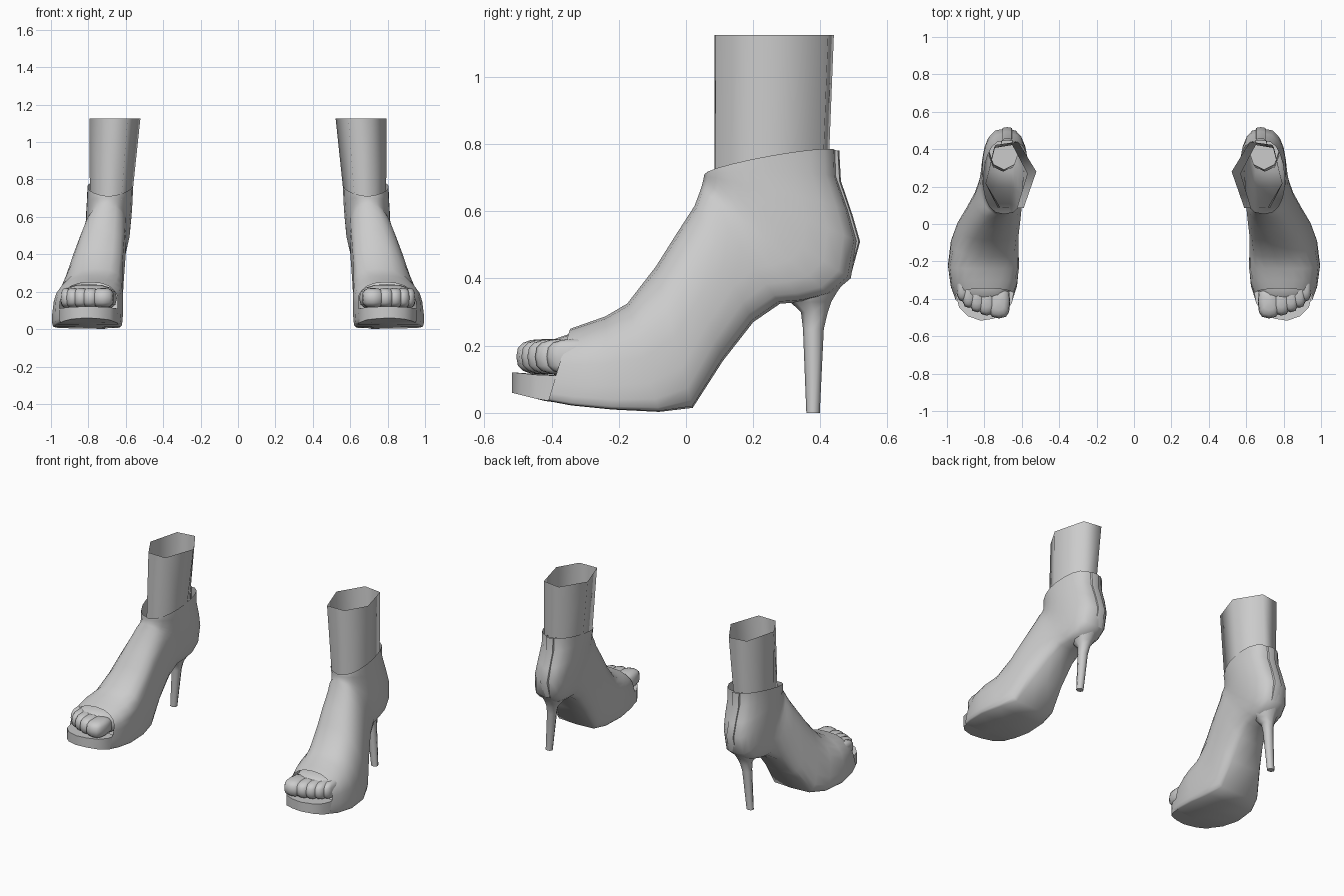
import bpy, bmesh, math
from mathutils import Vector

if "Cube" in bpy.data.objects:
    bpy.data.objects.remove(bpy.data.objects["Cube"])

gray = bpy.data.materials.new("plain gray")
gray.use_nodes = True
gray.diffuse_color = (0.6, 0.6, 0.6, 1)
gray.node_tree.nodes["Principled BSDF"].inputs["Base Color"].default_value = (0.6, 0.6, 0.6, 1)


def finish(name, bm, angle=40):
    """Turn a bmesh into a smooth object with a mirrored twin."""
    bmesh.ops.recalc_face_normals(bm, faces=bm.faces)
    mesh = bpy.data.meshes.new(name)
    bm.to_mesh(mesh)
    bm.free()
    mesh.materials.append(gray)
    ob = bpy.data.objects.new(name, mesh)
    bpy.context.collection.objects.link(ob)
    bpy.ops.object.select_all(action='DESELECT')
    ob.select_set(True)
    bpy.context.view_layer.objects.active = ob
    bpy.ops.object.shade_smooth_by_angle(angle=math.radians(angle))
    ob.modifiers.new("pair", 'MIRROR').use_mirror_merge = False


def loft(bm, rings, caps=False, closed=True):
    """Skin a list of equally long point rings."""
    rows = [[bm.verts.new(p) for p in ring] for ring in rings]
    n = len(rows[0])
    for a, b in zip(rows, rows[1:]):
        for i in range(n if closed else n - 1):
            j = (i + 1) % n
            bm.faces.new((a[i], a[j], b[j], b[i]))
    if caps:
        bm.faces.new(rows[0])
        bm.faces.new(rows[-1][::-1])


def section(by, bz, ty, tz, x0, x1, flat, ridge, lift=0, n=20):
    """Tilted ring from a sole point to an instep point, with a flattened sole
    and the instep ridge pulled toward a given x."""
    ring = []
    for i in range(n):
        a = 2 * math.pi * i / n
        t = 0.5 - 0.5 * math.cos(a)
        s = math.sin(a)
        w = math.copysign(abs(s) ** 0.8, s)
        if t < 0.5:
            w = w * (1 - flat) + flat * math.copysign(min(1, abs(s) * 3.2), s)
            t *= 1 - flat * (1 - 2 * t) * 0.9
        mid = (x0 + x1) / 2
        x = mid + w * (x1 - x0) / 2 + (ridge - mid) * max(0, t - 0.15) / 0.85
        ring.append((max(x, x0), by + (ty - by) * t, bz + (tz - bz) * t + lift * abs(s)))
    return ring


# Shoe upper: sections fan from the toe opening round to the ankle rim
upper = [
    (-0.41, 0.035, -0.345, 0.25, 0.645, 0.957, 0.9, 0.79),
    (-0.34, 0.022, -0.30, 0.266, 0.625, 0.982, 0.9, 0.785),
    (-0.22, 0.01, -0.24, 0.287, 0.615, 0.998, 0.9, 0.775),
    (-0.08, 0.003, -0.175, 0.325, 0.618, 0.985, 0.8, 0.755),
    (0.02, 0.015, -0.09, 0.435, 0.618, 0.955, 0.6, 0.735),
    (0.11, 0.155, -0.03, 0.53, 0.61, 0.91, 0.4, 0.72),
    (0.20, 0.27, 0.025, 0.615, 0.602, 0.865, 0.3, 0.708),
    (0.28, 0.325, 0.042, 0.66, 0.598, 0.84, 0.3, 0.70),
    (0.35, 0.33, 0.046, 0.672, 0.595, 0.828, 0.3, 0.698),
    (0.43, 0.35, 0.048, 0.68, 0.587, 0.82, 0.3, 0.697),
    (0.49, 0.40, 0.05, 0.688, 0.576, 0.815, 0.2, 0.696),
    (0.51, 0.51, 0.052, 0.696, 0.566, 0.81, 0.1, 0.695, 0.005),
    (0.485, 0.60, 0.053, 0.702, 0.56, 0.804, 0.1, 0.695, 0.01),
    (0.45, 0.70, 0.054, 0.706, 0.556, 0.80, 0.1, 0.694, 0.015),
    (0.447, 0.78, 0.055, 0.71, 0.555, 0.798, 0.1, 0.693, 0.02),
]
bm = bmesh.new()
loft(bm, [section(*s) for s in upper])
finish("shoe_upper", bm, 50)

# Open-toe platform: half-round slab that rises toward the tip
outline = [(0.642, -0.36), (0.652, -0.42), (0.685, -0.475), (0.75, -0.506), (0.82, -0.517),
           (0.89, -0.492), (0.935, -0.445), (0.958, -0.36)]
bm = bmesh.new()
loft(bm, [[(x, y, 0.028 + 0.25 * max(0, -0.39 - y)) for x, y in outline],
          [(x, y, 0.11 + 0.1 * max(0, -0.41 - y)) for x, y in outline]], caps=True)
finish("platform_toe", bm, 50)

# Stiletto heel leaning outward, flaring into the sole: z, centre x, front y, back y, half width
heel = [(0, 0.733, 0.358, 0.398, 0.023), (0.25, 0.712, 0.348, 0.410, 0.030),
        (0.30, 0.706, 0.342, 0.422, 0.036), (0.33, 0.702, 0.31, 0.432, 0.055),
        (0.36, 0.70, 0.28, 0.45, 0.075), (0.41, 0.695, 0.29, 0.485, 0.08)]
bm = bmesh.new()
loft(bm, [[(cx + w * math.cos(k * math.pi / 4),
            (y0 + y1) / 2 + (y1 - y0) / 2 * math.sin(k * math.pi / 4), z) for k in range(8)]
          for z, cx, y0, y1, w in heel], caps=True)
finish("stiletto_heel", bm, 50)

# Raised seam strip down the back of the heel
strip = [(0.488, 0.40), (0.518, 0.51), (0.495, 0.59), (0.461, 0.69), (0.456, 0.78)]
bm = bmesh.new()
loft(bm, [[(0.678 + dx, y - dy, z) for dx, dy in
           ((-0.032, 0.03), (-0.024, 0.004), (0, 0), (0.024, 0.004), (0.032, 0.03))]
          for y, z in strip], closed=False)
finish("back_seam_strip", bm, 50)

# Six-sided lower leg, an open tube that ends inside the ankle rim
top = [(0.522, 0.28), (0.59, 0.085), (0.715, 0.088), (0.793, 0.22), (0.74, 0.423), (0.62, 0.44)]
bm = bmesh.new()
loft(bm, [[(0.79 + (x - 0.79) * 0.82, y * 0.95 + 0.004, 0.67) for x, y in top],
          [(x, y, 1.125) for x, y in top]])
finish("lower_leg", bm, 85)


def blob(bm, centre, size, power):
    """Rounded lump; a lower power makes it blockier."""
    made = bmesh.ops.create_uvsphere(bm, u_segments=12, v_segments=8, radius=1)["verts"]
    for v in made:
        v.co = Vector([c + math.copysign(abs(p) ** power, p) * s
                       for c, p, s in zip(centre, v.co, size)])


# Forefoot filling the toe opening
bm = bmesh.new()
blob(bm, (0.797, -0.28, 0.165), (0.15, 0.14, 0.075), 0.8)
finish("forefoot", bm)

# Toes, stepping back from the big toe to the little toe: x, tip y, half width
toes = [(0.722, -0.505, 0.06), (0.788, -0.49, 0.046), (0.838, -0.472, 0.042),
        (0.882, -0.449, 0.038), (0.915, -0.415, 0.034)]
bm = bmesh.new()
for x, tip, r in toes:
    blob(bm, (x, tip + 0.09, 0.167), (r, 0.09, 0.053), 0.7)
finish("toes", bm, 70)
